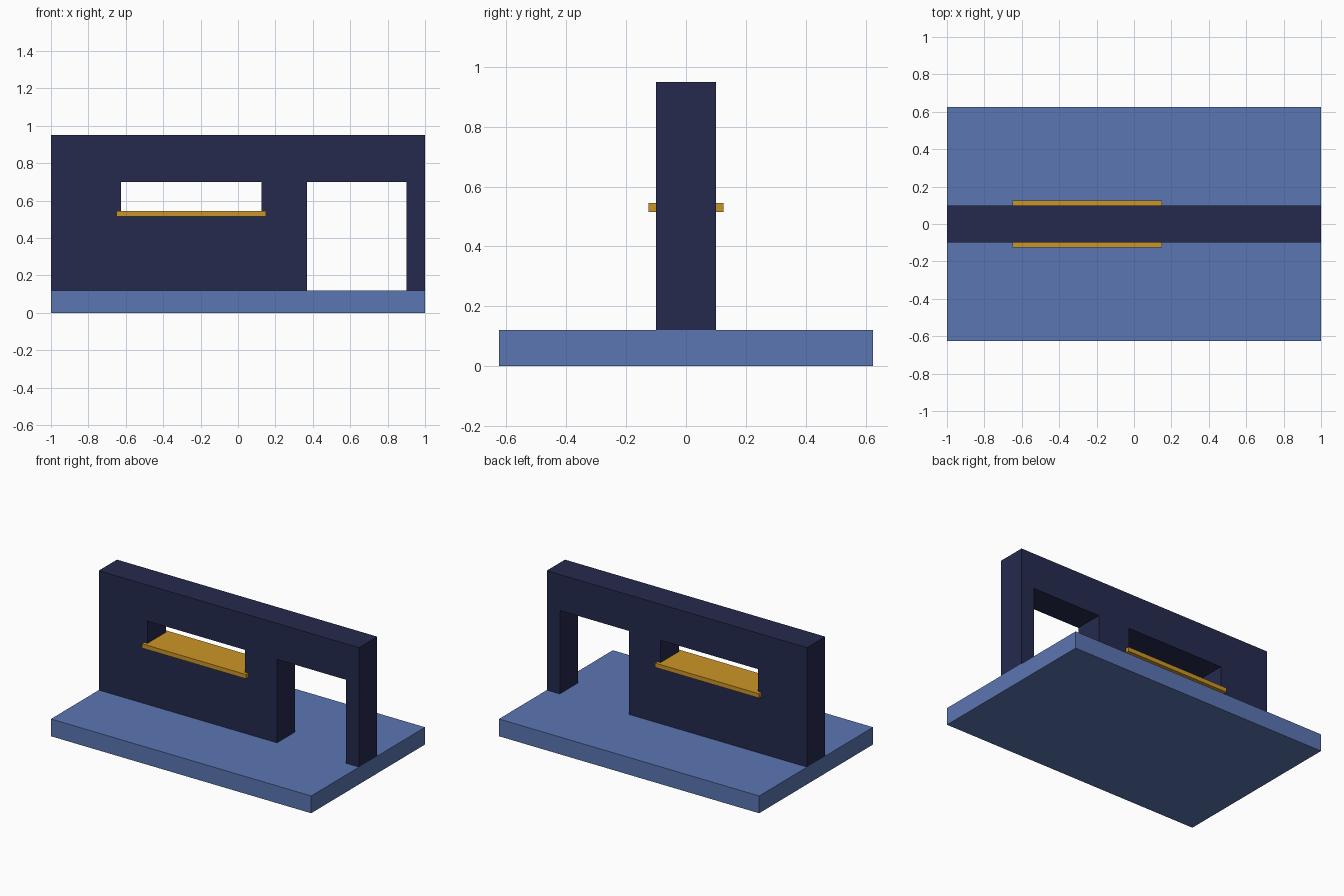
import bpy

if "Cube" in bpy.data.objects:
    bpy.data.objects.remove(bpy.data.objects["Cube"])


def material(name, color):
    mat = bpy.data.materials.new(name)
    mat.diffuse_color = (*color, 1)
    mat.use_nodes = True
    mat.node_tree.nodes["Principled BSDF"].inputs["Base Color"].default_value = mat.diffuse_color
    return mat


def box(name, low, high, mat=None):
    """Axis-aligned box between two corners."""
    bpy.ops.mesh.primitive_cube_add(size=1, location=[(a + b) / 2 for a, b in zip(low, high)])
    ob = bpy.context.object
    ob.name = name
    ob.scale = [b - a for a, b in zip(low, high)]
    bpy.ops.object.transform_apply(location=False, rotation=False, scale=True)
    if mat:
        ob.data.materials.append(mat)
    return ob


def cut(target, name, low, high):
    """Cut a box-shaped opening into the target."""
    cutter = box(name, low, high)
    cutter.hide_render = True
    cutter.display_type = 'WIRE'
    mod = target.modifiers.new(name, 'BOOLEAN')
    mod.operation = 'DIFFERENCE'
    mod.solver = 'EXACT'
    mod.object = cutter
    bpy.context.view_layer.objects.active = target
    bpy.ops.object.modifier_apply(modifier=mod.name)
    bpy.data.objects.remove(cutter)


blue = material("base_blue", (0.105, 0.18, 0.45))
navy = material("wall_navy", (0.018, 0.023, 0.075))
gold = material("sill_gold", (0.60, 0.30, 0.02))

# Base slab
box("base_slab", (-1, -0.625, 0), (1, 0.625, 0.12), blue)

# Wall with a window slot and a doorway open at the bottom
wall = box("wall", (-1, -0.1, 0.12), (1, 0.1, 0.95), navy)
cut(wall, "window_opening", (-0.625, -0.3, 0.53), (0.125, 0.3, 0.70))
cut(wall, "doorway_opening", (0.37, -0.3, 0.0), (0.90, 0.3, 0.70))

# Counter sill running through the window
box("window_sill", (-0.65, -0.125, 0.515), (0.15, 0.125, 0.545), gold)
